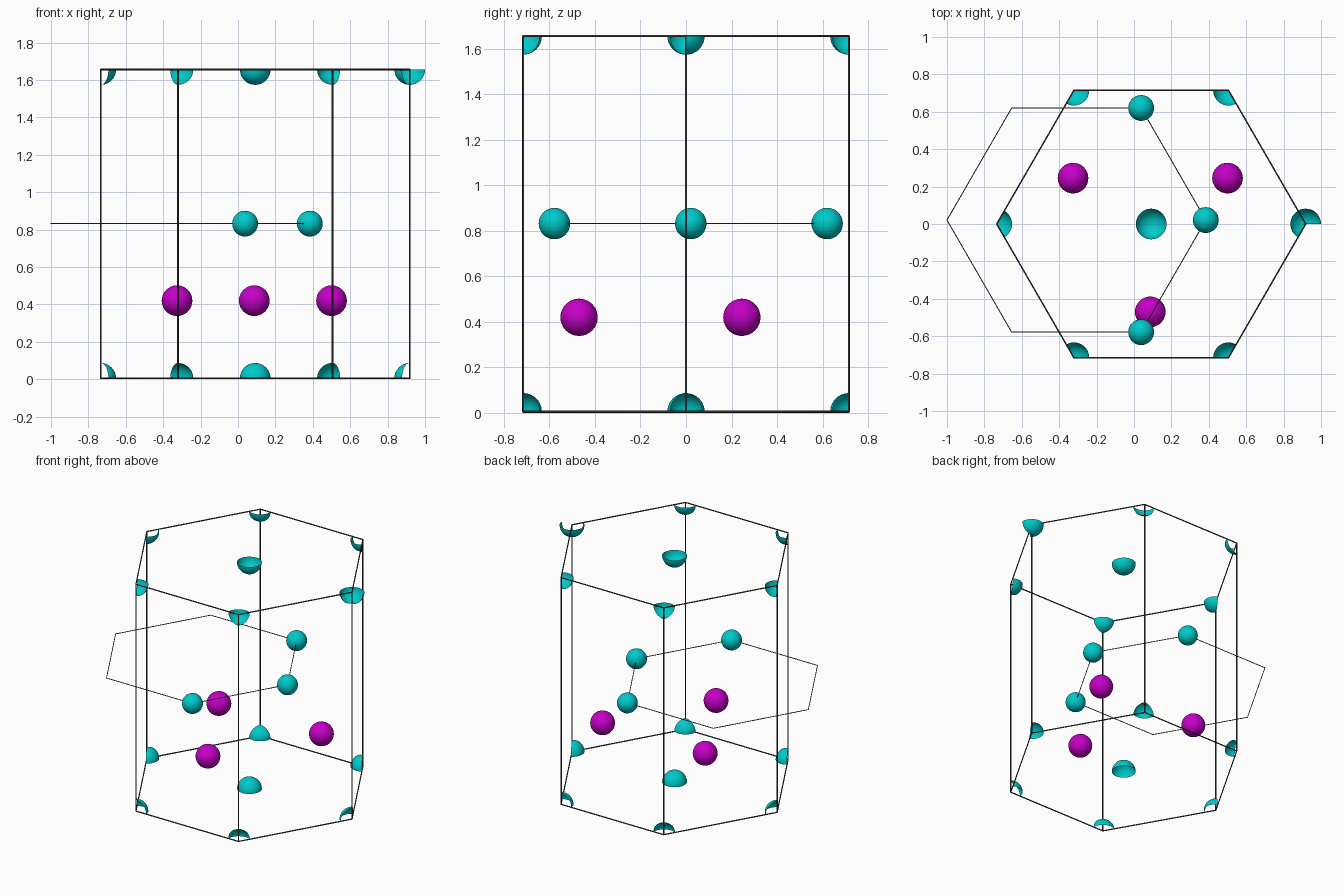
import bpy, bmesh
from math import radians, sin, cos, pi
from mathutils import Vector, Matrix

if "Cube" in bpy.data.objects:
    bpy.data.objects.remove(bpy.data.objects["Cube"])


def material(name, rgb):
    m = bpy.data.materials.new(name)
    m.use_nodes = True
    m.diffuse_color = (*rgb, 1)
    bsdf = next(n for n in m.node_tree.nodes if n.type == 'BSDF_PRINCIPLED')
    bsdf.inputs["Base Color"].default_value = (*rgb, 1)
    return m


TEAL = material("teal", (0, 0.59, 0.59))
PURPLE = material("purple", (0.56, 0, 0.57))
DARK_GREY = material("dark_grey", (0.055, 0.055, 0.055))
MID_GREY = material("mid_grey", (0.1, 0.1, 0.1))

CENTRE = Vector((0.092, 0, 0))      # axis of the hexagonal cell
RADIUS = 0.826
BOTTOM, TOP = 0.005, 1.656
ATOM = 0.082
MID = Vector((-0.308, 0.021, 0.832))  # centre of the shifted middle layer
MID_RADIUS = 0.692


def around(centre, radius, degrees, z=0):
    a = radians(degrees)
    return centre + Vector((radius * cos(a), radius * sin(a), z))


def add_mesh(name, bm, mat, location):
    me = bpy.data.meshes.new(name)
    bm.to_mesh(me)
    bm.free()
    me.shade_smooth()
    me.materials.append(mat)
    ob = bpy.data.objects.new(name, me)
    ob.location = location
    bpy.context.collection.objects.link(ob)


def ball(name, location, radius, mat):
    bm = bmesh.new()
    bmesh.ops.create_uvsphere(bm, u_segments=32, v_segments=16, radius=radius)
    add_mesh(name, bm, mat, location)


def shell(name, location, start, sweep, upward):
    """Open half-sphere sector, made by spinning a quarter arc."""
    bm = bmesh.new()
    steps = 10
    sign = 1 if upward else -1
    arc = [bm.verts.new((ATOM * cos(t), 0, sign * ATOM * sin(t)))
           for t in (i * pi / 2 / steps for i in range(steps + 1))]
    edges = [bm.edges.new(pair) for pair in zip(arc, arc[1:])]
    bmesh.ops.rotate(bm, verts=arc, cent=(0, 0, 0),
                     matrix=Matrix.Rotation(radians(start), 3, 'Z'))
    bmesh.ops.spin(bm, geom=arc + edges, cent=(0, 0, 0), axis=(0, 0, 1),
                   angle=radians(sweep), steps=sweep // 10)
    bmesh.ops.remove_doubles(bm, verts=bm.verts, dist=0.0001)
    bm.normal_update()
    # point every face away from the centre of the ball
    bmesh.ops.reverse_faces(bm, faces=[
        f for f in bm.faces if f.normal.dot(f.calc_center_median()) < 0])
    add_mesh(name, bm, TEAL, location)


def wires(name, paths, thickness, mat):
    """Thin round rods; paths of more than two points are closed loops."""
    cu = bpy.data.curves.new(name, 'CURVE')
    cu.dimensions = '3D'
    cu.bevel_depth = thickness
    cu.bevel_resolution = 2
    cu.use_fill_caps = True
    for path in paths:
        sp = cu.splines.new('POLY')
        sp.points.add(len(path) - 1)
        for p, co in zip(sp.points, path):
            p.co = (*co, 1)
        sp.use_cyclic_u = len(path) > 2
    cu.materials.append(mat)
    bpy.context.collection.objects.link(bpy.data.objects.new(name, cu))


# Hexagonal prism frame
lower, upper = ([around(CENTRE, RADIUS, a, z) for a in range(0, 360, 60)]
                for z in (BOTTOM, TOP))
wires("prism_frame", [lower, upper] + list(zip(lower, upper)), 0.0045, DARK_GREY)

# Shifted middle hexagon
wires("middle_hexagon",
      [[around(MID, MID_RADIUS, a) for a in range(0, 360, 60)]], 0.003, MID_GREY)

# Cut atoms at the corners and the centres of both end faces
for level, ring, z in (("lower", lower, BOTTOM), ("upper", upper, TOP)):
    is_low = level == "lower"
    shell(level + "_face_atom", CENTRE + Vector((0, 0, z)), 0, 360, is_low)
    for i, corner in enumerate(ring):
        # one upper corner atom is left with a wider sector
        wide = i == 0 and not is_low
        start, sweep = (0, 240) if wide else (i * 60 + 120, 120)
        shell(f"{level}_corner_atom_{i + 1}", corner, start, sweep, is_low)

# Whole atoms of the middle layer
for i, a in enumerate((-60, 0, 60)):
    ball(f"middle_atom_{i + 1}", around(MID, MID_RADIUS, a), 0.069, TEAL)

# Inner atoms
INNER = Vector((0.087, 0.007, 0.42))
for i, a in enumerate((30, 150, 270)):
    ball(f"inner_atom_{i + 1}", around(INNER, RADIUS / 3 ** 0.5, a), ATOM, PURPLE)
